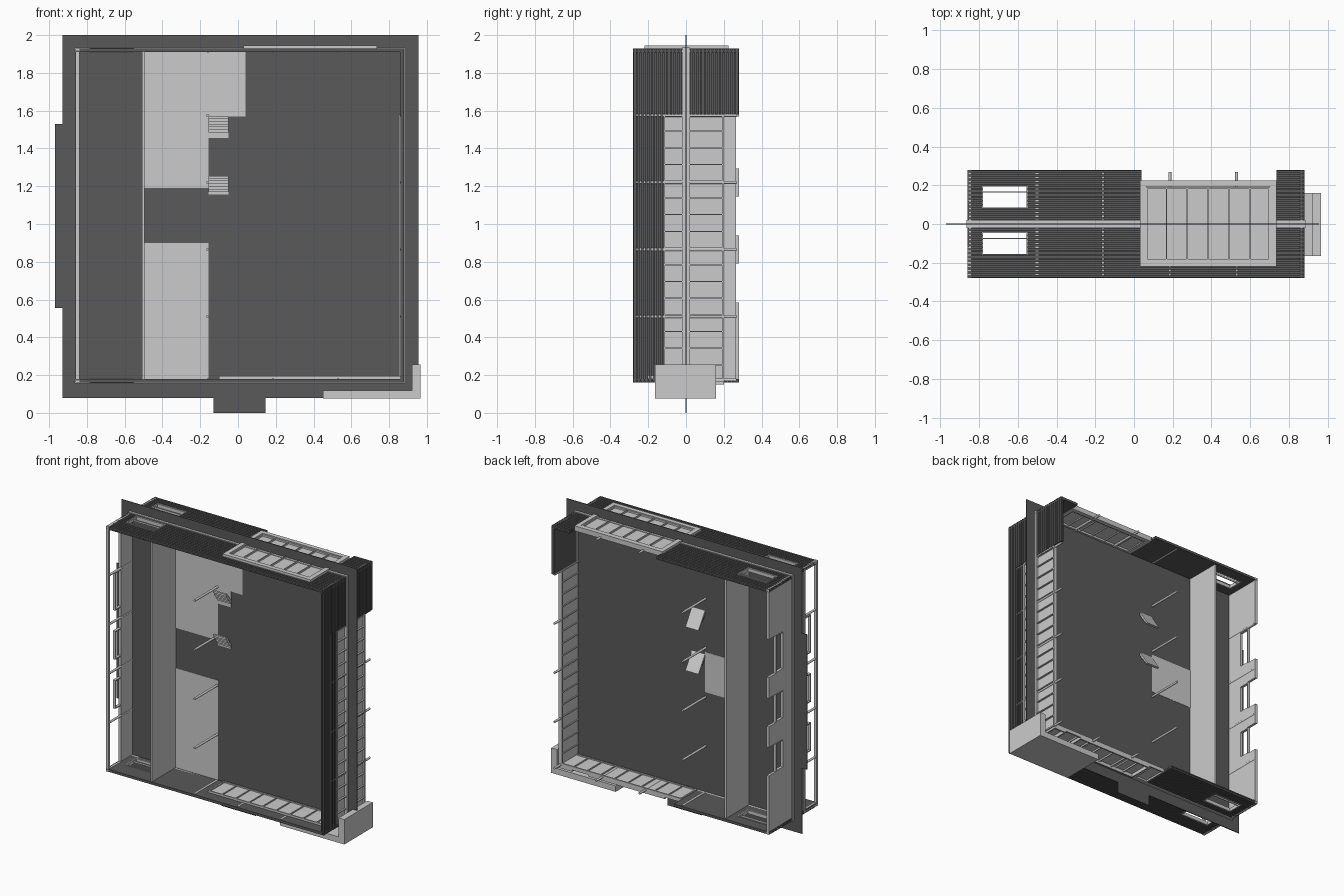
import bpy, bmesh, math
from mathutils import Matrix, Vector

if "Cube" in bpy.data.objects:
    bpy.data.objects.remove(bpy.data.objects["Cube"])

dark = bpy.data.materials.new('dark_grey')
dark.diffuse_color = (0.1, 0.1, 0.1, 1)
dark.use_nodes = True
dark.node_tree.nodes["Principled BSDF"].inputs["Base Color"].default_value = dark.diffuse_color


def finish(name, bm, mat=None):
    me = bpy.data.meshes.new(name)
    bmesh.ops.recalc_face_normals(bm, faces=bm.faces)
    bm.to_mesh(me)
    bm.free()
    if mat:
        me.materials.append(mat)
    ob = bpy.data.objects.new(name, me)
    bpy.context.collection.objects.link(ob)
    return ob


def boxes(name, items, mat=None):
    # each item: x0, x1, y0, y1, z0, z1
    bm = bmesh.new()
    for x0, x1, y0, y1, z0, z1 in items:
        m = Matrix.Translation(((x0 + x1) / 2, (y0 + y1) / 2, (z0 + z1) / 2))
        m = m @ Matrix.Diagonal((abs(x1 - x0), abs(y1 - y0), abs(z1 - z0), 1))
        bmesh.ops.create_cube(bm, size=1, matrix=m)
    return finish(name, bm, mat)


def prism(name, pts, axis, lo, hi, mat=None):
    # outline extruded along x or y
    bm = bmesh.new()
    vs = [bm.verts.new((lo, p, q) if axis == 'x' else (p, lo, q)) for p, q in pts]
    f = bm.faces.new(vs)
    ext = bmesh.ops.extrude_face_region(bm, geom=[f])
    d = Vector((hi - lo, 0, 0) if axis == 'x' else (0, hi - lo, 0))
    bmesh.ops.translate(bm, vec=d, verts=[v for v in ext['geom'] if isinstance(v, bmesh.types.BMVert)])
    return finish(name, bm, mat)


def on(side, a0, a1, y0, y1, d0, d1):
    # box on an outer wall: a runs along the wall, d is depth outwards
    if side == 'top':
        return (a0, a1, y0, y1, 1.91 + d0, 1.91 + d1)
    if side == 'bottom':
        return (a0, a1, y0, y1, 0.18 - d1, 0.18 - d0)
    if side == 'right':
        return (0.86 + d0, 0.86 + d1, y0, y1, a0, a1)
    return (-0.84 - d1, -0.84 - d0, y0, y1, a0, a1)


def slatted(side, a0, a1, y0, y1):
    # cladding: backing board with raised slats
    out = [on(side, a0, a1, y0, y1, 0, 0.009)]
    n = max(1, round((y1 - y0) / 0.02))
    p = (y1 - y0) / n
    for i in range(n):
        out.append(on(side, a0, a1, y0 + i * p + 0.003, y0 + (i + 1) * p - 0.003, 0.008, 0.02))
    return out


def frame(side, a0, a1, y0, y1, d0, d1, t=0.01):
    return [on(side, a0, a0 + t, y0, y1, d0, d1), on(side, a1 - t, a1, y0, y1, d0, d1),
            on(side, a0, a1, y0, y0 + t, d0, d1), on(side, a0, a1, y1 - t, y1, d0, d1)]


def glazing(side, a0, a1, y0, y1, n, d=0.0):
    # pane with an edge frame and mullions on both faces
    out = [on(side, a0, a1, y0, y1, d, d + 0.006)]
    out += frame(side, a0, a1, y0, y1, d - 0.008, d + 0.018)
    s = (a1 - a0) / n
    for i in range(1, n):
        out.append(on(side, a0 + i * s - 0.003, a0 + i * s + 0.003, y0, y1, d - 0.008, d + 0.018))
    return out


# ground sheet with tabs
prism('ground_sheet', [(-0.93, 2), (0.955, 2), (0.955, 0.08), (0.145, 0.08), (0.145, 0), (-0.13, 0),
                       (-0.13, 0.08), (-0.93, 0.08), (-0.93, 0.555), (-0.97, 0.555), (-0.97, 1.53),
                       (-0.93, 1.53)], 'y', -0.003, 0.003, dark)

# thin floor slab, edge beams and lighter floor panels
boxes('floor_slab', [(-0.84, 0.86, -0.005, 0.005, 0.18, 1.91)], dark)
boxes('edge_beams', [on('top', -0.865, 0.885, -0.02, 0.02, 0, 0.024),
                     on('bottom', -0.865, 0.885, -0.02, 0.02, 0, 0.024),
                     on('left', 0.16, 1.93, -0.02, 0.02, 0, 0.024),
                     on('right', 0.16, 1.93, -0.02, 0.02, 0, 0.024)])
boxes('floor_panels', [(-0.495, -0.155, -0.007, -0.004, 0.18, 0.9),
                       (-0.495, -0.155, -0.007, -0.004, 1.19, 1.455),
                       (-0.495, -0.05, -0.007, -0.004, 1.455, 1.57),
                       (-0.495, 0.04, -0.007, -0.004, 1.57, 1.91),
                       (-0.495, -0.155, 0.004, 0.007, 0.9, 1.19)])

# L-shaped corner block
prism('corner_block', [(0.45, 0.075), (0.965, 0.075), (0.965, 0.255), (0.92, 0.255),
                       (0.92, 0.118), (0.45, 0.118)], 'y', -0.165, 0.16)

# partition
boxes('partition_wall', [(-0.508, -0.494, -0.275, 0.265, 0.17, 1.92)])

# top and bottom clad walls with paired window openings
wx0, wx1 = -0.785, -0.55
for side, xe in (('top', 0.04), ('bottom', -0.1)):
    w = slatted(side, -0.86, wx0, -0.28, 0.28) + slatted(side, wx1, xe, -0.28, 0.28)
    for y0, y1 in ((-0.28, -0.16), (-0.04, 0.08), (0.2, 0.28)):
        w += slatted(side, wx0, wx1, y0, y1)
    if side == 'top':
        w += slatted(side, xe, 0.88, -0.28, -0.22)
        w += slatted(side, 0.735, 0.88, -0.22, 0.28)
    else:
        w += slatted(side, xe, 0.88, -0.28, -0.016)
    boxes(side + '_cladding', w, dark)
    f = []
    for y0, y1, bar in ((-0.16, -0.04, -0.075), (0.08, 0.2, 0.165)):
        f += frame(side, wx0, wx1, y0, y1, -0.003, 0.022, 0.006)
        f.append(on(side, wx0, wx1, bar - 0.003, bar + 0.003, 0.0, 0.012))
    boxes(side + '_window_frames', f)

# glazed bay on the top wall
bay = frame('top', 0.03, 0.735, -0.22, 0.225, 0, 0.036, 0.032)
bay += glazing('top', 0.06, 0.705, -0.19, 0.192, 6, 0.014)
boxes('top_glazed_bay', bay)

# glazing along the bottom wall
boxes('bottom_glazing', glazing('bottom', -0.1, 0.87, 0.016, 0.2, 9)
      + glazing('bottom', -0.1, 0.87, -0.2, -0.016, 9, -0.006)
      + frame('bottom', 0.03, 0.64, 0.016, 0.2, 0.0, 0.03)
      + frame('bottom', 0.77, 0.87, 0.016, 0.2, 0.0, 0.03))

# right wall: cladding and tall glazing
boxes('right_cladding', slatted('right', 1.58, 1.93, -0.28, 0.28)
      + slatted('right', 0.16, 1.58, -0.28, -0.2)
      + [(0.86, 0.867, -0.2, -0.12, 0.16, 1.58)]
      + [(0.866, 0.875, -0.195 + i * 0.02, -0.183 + i * 0.02, 0.16, 1.58) for i in range(4)], dark)
boxes('right_glazing', glazing('right', 0.165, 1.58, -0.12, 0.2, 16))

# left wall: notched back half, open framed front half
tabs = [(1.57, 1.93), (1.145, 1.295), (0.79, 0.94), (0.16, 0.585)]
left = [on('left', 0.16, 1.93, -0.13, 0.12, 0, 0.016)]
left += [on('left', a, b, 0.12, 0.28, 0, 0.018) for a, b in tabs]
left += frame('left', 0.16, 1.93, -0.28, -0.12, 0, 0.02, 0.016)
boxes('left_wall', left)
lf = []
for a, b in ((1.295, 1.57), (0.94, 1.145), (0.585, 0.79)):
    lf += frame('left', a, b, 0.115, 0.2, 0, 0.02, 0.007)
    lf += frame('left', a, b, -0.2, -0.125, 0, 0.02, 0.007)
boxes('left_window_frames', lf)

# round columns on a regular grid
spots = [(x, z) for x in (-0.845, 0.865) for z in (0.175, 0.51, 0.865, 1.22, 1.575, 1.915)]
spots += [(x, z) for x in (-0.16, 0.185, 0.53) for z in (0.175, 1.915)]
spots += [(-0.16, z) for z in (0.51, 0.865, 1.22, 1.575)]
bm = bmesh.new()
for x, z in spots:
    m = Matrix.Translation((x, 0, z)) @ Matrix.Rotation(math.pi / 2, 4, 'X')
    bmesh.ops.create_cone(bm, cap_ends=True, segments=12, radius1=0.008, radius2=0.008, depth=0.535, matrix=m)
finish('columns', bm)

# two stair flights passing through the slab
for k, zt in enumerate((1.57, 1.255)):
    n = 14
    dy, dz = 0.135 / n, 0.2 / n
    pts = [(-0.065, zt)]
    for i in range(n):
        y, z = -0.065 + i * dy, zt - i * dz
        pts += [(y, z - dz), (y + dy, z - dz)]
    pts += [(0.08, zt - 0.2), (-0.05, zt)]
    prism('stair_flight_%d' % (k + 1), pts, 'x', -0.155, -0.05)
